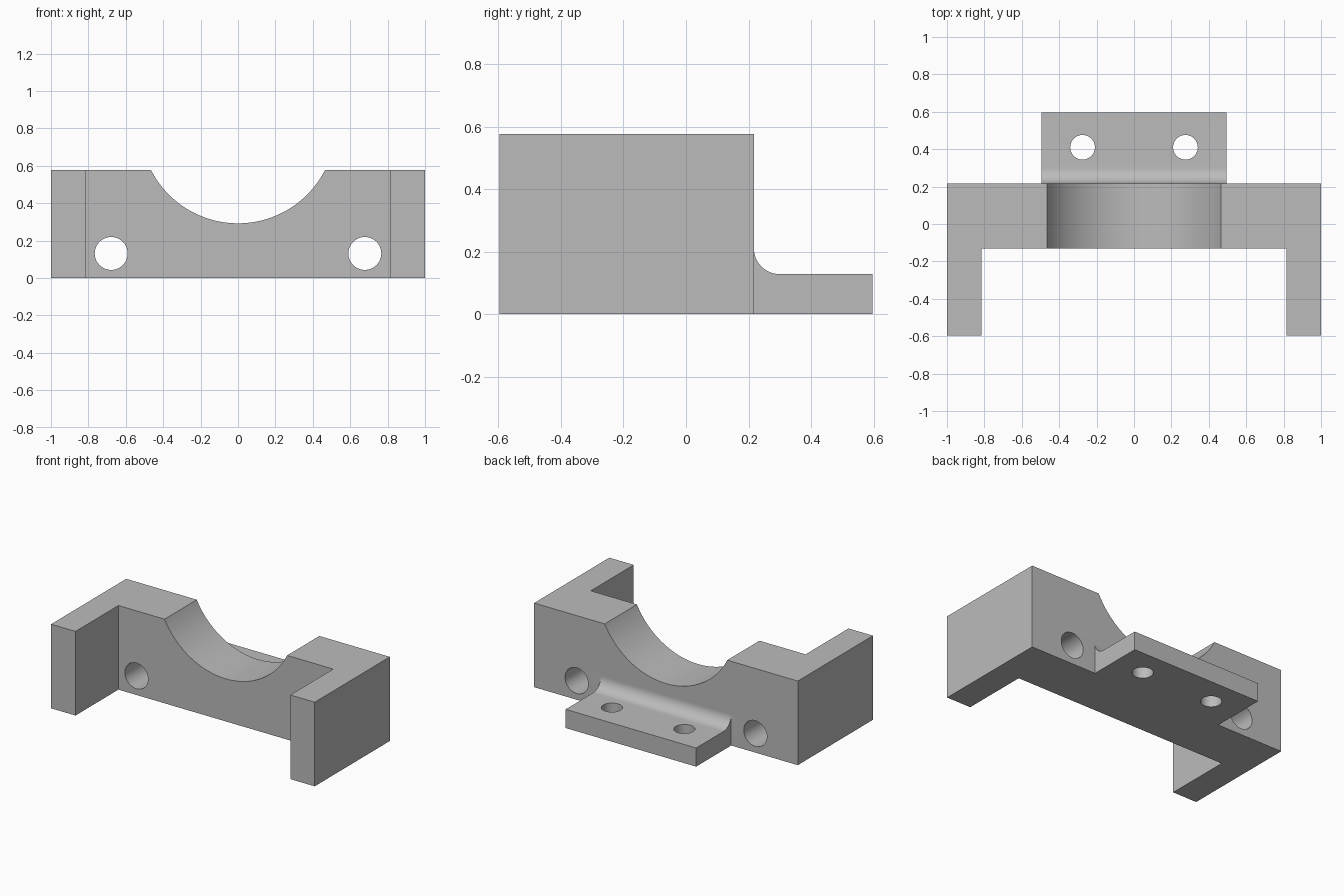
import bpy, bmesh, math
from mathutils import Matrix, Vector

if "Cube" in bpy.data.objects:
    bpy.data.objects.remove(bpy.data.objects["Cube"])

metal = bpy.data.materials.new("plain grey")
metal.diffuse_color = (0.5, 0.5, 0.5, 1)
metal.use_nodes = True
metal.node_tree.nodes["Principled BSDF"].inputs["Base Color"].default_value = metal.diffuse_color


def prism(name, outline, direction):
    """Extrude a planar outline of 3D points along a vector."""
    bm = bmesh.new()
    face = bm.faces.new([bm.verts.new(p) for p in outline])
    new = bmesh.ops.extrude_face_region(bm, geom=[face])["geom"]
    bmesh.ops.translate(bm, vec=Vector(direction),
                        verts=[g for g in new if isinstance(g, bmesh.types.BMVert)])
    bmesh.ops.recalc_face_normals(bm, faces=bm.faces)
    return finish(name, bm)


def cylinder(name, radius, depth, centre, along_y=False, sides=48):
    bm = bmesh.new()
    turn = Matrix.Rotation(math.pi / 2, 4, 'X') if along_y else Matrix()
    bmesh.ops.create_cone(bm, cap_ends=True, segments=sides, radius1=radius, radius2=radius,
                          depth=depth, matrix=Matrix.Translation(centre) @ turn)
    return finish(name, bm)


def finish(name, bm):
    mesh = bpy.data.meshes.new(name)
    bm.to_mesh(mesh)
    bm.free()
    mesh.materials.append(metal)
    obj = bpy.data.objects.new(name, mesh)
    bpy.context.collection.objects.link(obj)
    return obj


def combine(target, tool, operation):
    """Apply a boolean and remove the tool."""
    bpy.context.view_layer.objects.active = target
    mod = target.modifiers.new(operation, 'BOOLEAN')
    mod.operation, mod.object, mod.solver = operation, tool, 'EXACT'
    bpy.ops.object.modifier_apply(modifier=mod.name)
    bpy.data.objects.remove(tool)


TOP, BACK, FRONT, WALL = 0.577, 0.217, -0.597, -0.132
INNER = 0.815

# U-shaped body: cross wall with two forward arms
half = [(1, BACK), (1, FRONT), (INNER, FRONT), (INNER, WALL)]
plan = half + [(-x, y) for x, y in reversed(half)]
bracket = prism("bracket", [(x, y, 0) for x, y in plan], (0, 0, TOP))

# Rear mounting flange with a concave fillet against the wall
FLANGE, R = 0.495, 0.083
side = [(0.1, 0), (0.597, 0), (0.597, 0.128)]
side += [(BACK + R - R * math.sin(a), 0.128 + R - R * math.cos(a))
         for a in (math.pi / 2 * i / 12 for i in range(13))]
side += [(0.1, 0.128 + R)]
flange = prism("flange", [(-FLANGE, y, z) for y, z in side], (2 * FLANGE, 0, 0))
combine(bracket, flange, 'UNION')

# Round saddle across the top of the wall
combine(bracket, cylinder("saddle_cutter", 0.522, 0.7, (0, 0.05, 0.814), True, 128), 'DIFFERENCE')

# Bolt holes through the wall and the flange
for s in (-1, 1):
    combine(bracket, cylinder("wall_hole", 0.088, 0.7, (s * 0.678, 0.05, 0.131), True), 'DIFFERENCE')
    combine(bracket, cylinder("flange_hole", 0.066, 0.6, (s * 0.275, 0.41, 0.05)), 'DIFFERENCE')

# Smooth curved surfaces, crisp edges
bpy.ops.object.select_all(action='DESELECT')
bracket.select_set(True)
bpy.context.view_layer.objects.active = bracket
bpy.ops.object.shade_smooth_by_angle(angle=math.radians(30))
